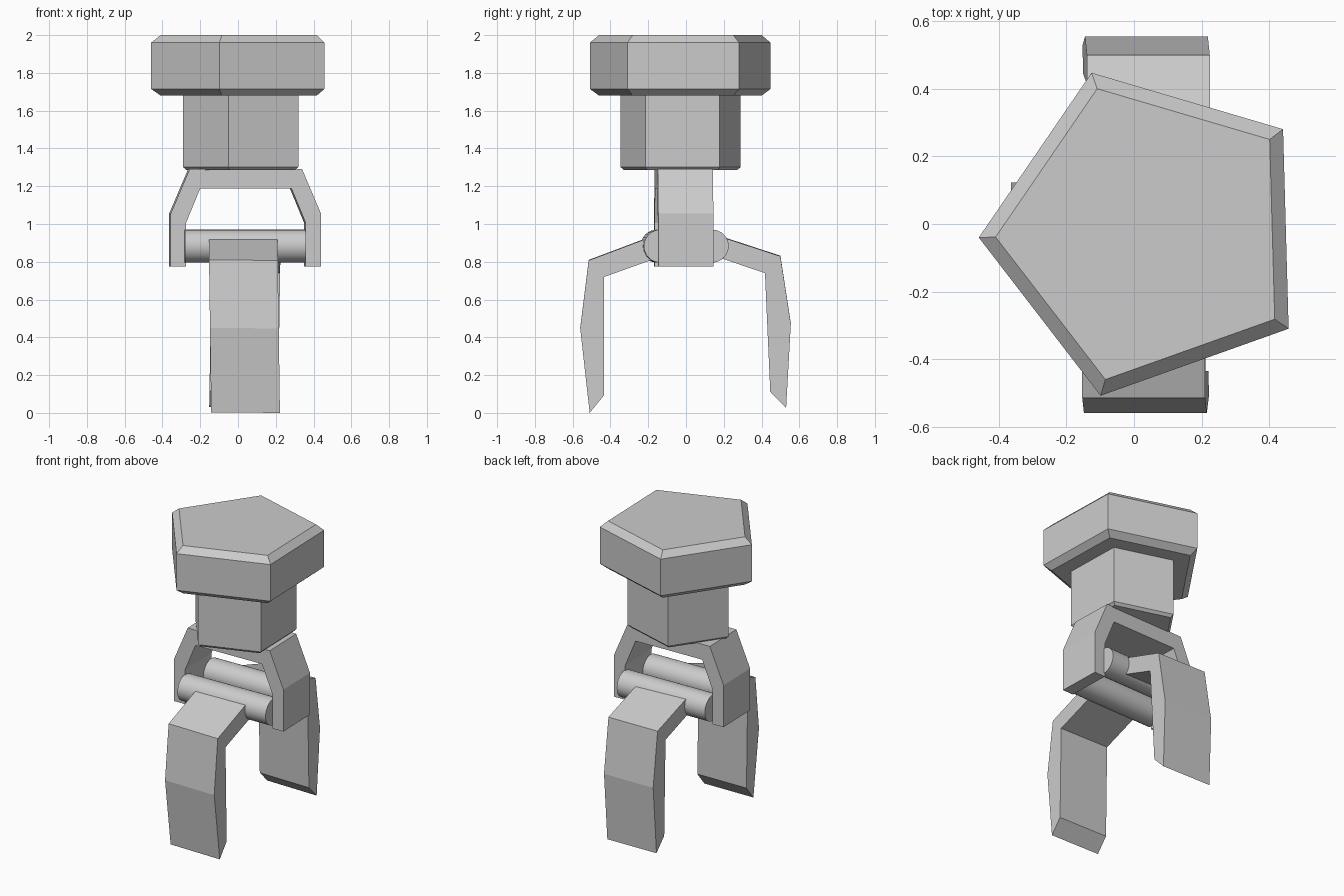
import bpy, bmesh, math
from mathutils import Matrix

if "Cube" in bpy.data.objects:
    bpy.data.objects.remove(bpy.data.objects["Cube"])

TURN = math.radians(1.6)      # slight twist of the whole model
CX, CY = 0.043, -0.026        # axis of the pentagonal parts


def finish(name, bm):
    bmesh.ops.recalc_face_normals(bm, faces=bm.faces)
    mesh = bpy.data.meshes.new(name)
    bm.to_mesh(mesh)
    bm.free()
    obj = bpy.data.objects.new(name, mesh)
    bpy.context.collection.objects.link(obj)
    return obj


def pentagon_stack(name, levels):
    """Loft pentagons through (radius, z) levels and cap both ends."""
    bm = bmesh.new()
    rings = []
    for r, z in levels:
        angles = [math.pi + TURN + i * math.tau / 5 for i in range(5)]
        rings.append([bm.verts.new((CX + r * math.cos(a), CY + r * math.sin(a), z)) for a in angles])
    for lo, hi in zip(rings, rings[1:]):
        for i in range(5):
            j = (i + 1) % 5
            bm.faces.new((lo[i], lo[j], hi[j], hi[i]))
    bm.faces.new(rings[0])
    bm.faces.new(rings[-1])
    return finish(name, bm)


def extrude_profile(name, points, depth):
    """Extrude a closed 3D outline along a vector."""
    bm = bmesh.new()
    face = bm.faces.new([bm.verts.new(p) for p in points])
    out = bmesh.ops.extrude_face_region(bm, geom=[face], use_keep_orig=True)
    moved = [v for v in out["geom"] if isinstance(v, bmesh.types.BMVert)]
    bmesh.ops.translate(bm, verts=moved, vec=depth)
    return finish(name, bm)


# Head cap and neck
pentagon_stack("head_cap", [(0.453, 1.68), (0.503, 1.715), (0.503, 1.96), (0.453, 2.0)])
pentagon_stack("neck", [(0.315, 1.285), (0.335, 1.302), (0.335, 1.69)])

# Yoke: symmetric arch, outer side then inner side
half_outer = [(0.398, 0.775), (0.398, 1.055), (0.298, 1.29)]
half_inner = [(0.242, 1.187), (0.317, 1.005), (0.317, 0.775)]
mirror = lambda pts: [(-x, z) for x, z in reversed(pts)]
outline = half_outer + mirror(half_outer) + mirror(half_inner) + half_inner
yoke = extrude_profile("yoke", [(x, -0.146, z) for x, z in outline], (0, 0.292, 0))
yoke.location = (0.0375, -0.012, 0)
yoke.rotation_euler.z = TURN

# Hinge pins between the yoke legs
for name, y in (("front_pin", -0.145), ("back_pin", 0.13)):
    bpy.ops.mesh.primitive_cylinder_add(vertices=32, radius=0.087, depth=0.64,
                                        location=(0.0375, y, 0.883),
                                        rotation=(0, math.pi / 2, TURN))
    bpy.context.object.name = name
    bpy.ops.object.shade_smooth_by_angle()

# Bent claws, each leaning slightly sideways
claws = {
    "front_claw": ([(-0.17, 0.94), (-0.515, 0.81), (-0.56, 0.45), (-0.51, 0.003),
                    (-0.435, 0.095), (-0.435, 0.722), (-0.17, 0.817)], -0.155, 0.014),
    "back_claw": ([(0.155, 0.945), (0.5, 0.832), (0.555, 0.475), (0.53, 0.03),
                   (0.446, 0.115), (0.418, 0.743), (0.155, 0.832)], -0.138, -0.016),
}
for name, (profile, x0, lean) in claws.items():
    pts = [(x0 + lean * (0.93 - z), y, z) for y, z in profile]
    extrude_profile(name, pts, (0.364, 0, -0.003))
